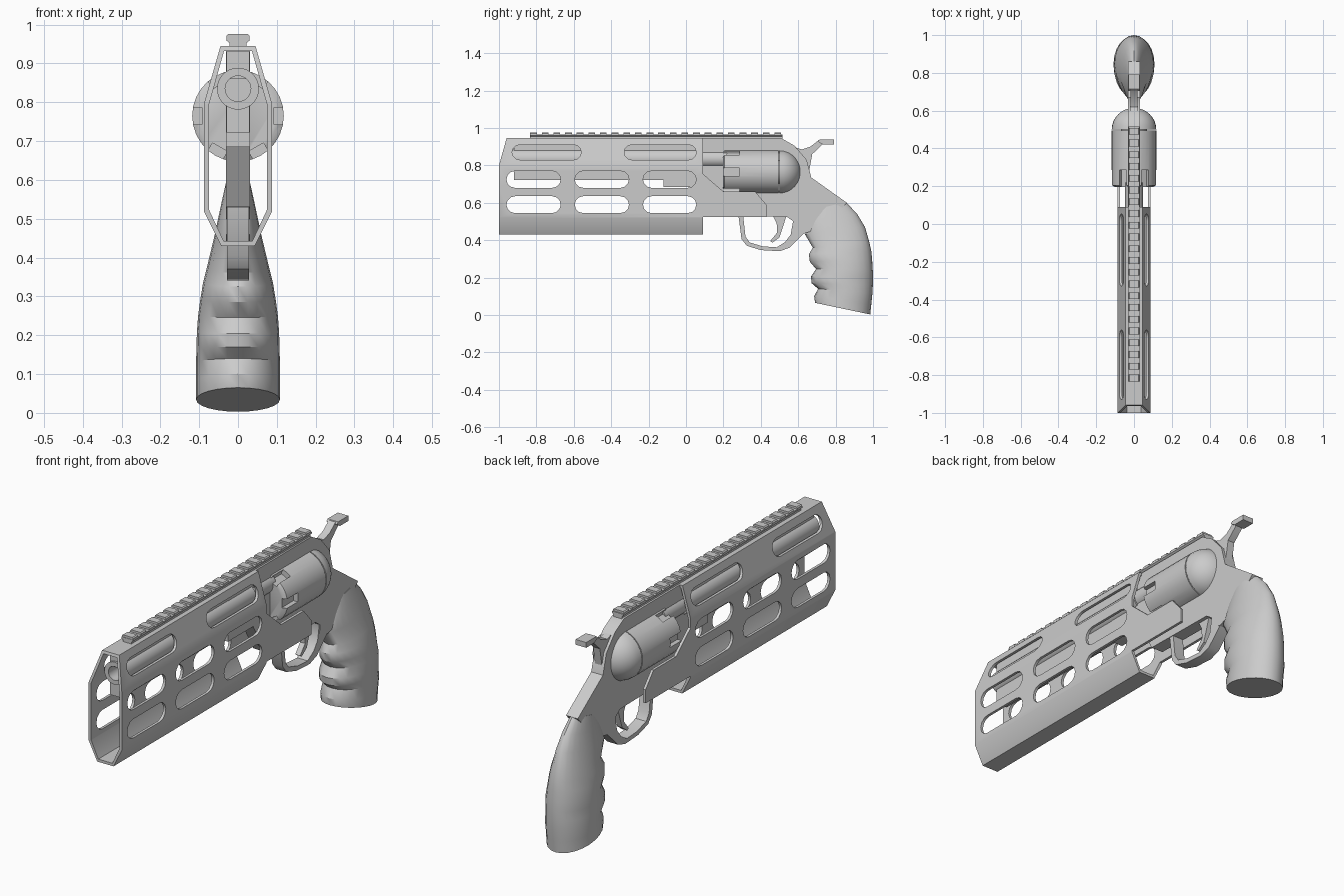
import bpy, bmesh, math
from math import cos, sin, pi, tau

if "Cube" in bpy.data.objects:
    bpy.data.objects.remove(bpy.data.objects["Cube"])

grey = bpy.data.materials.new("plain_grey")
grey.diffuse_color = (0.6, 0.6, 0.6, 1)
grey.use_nodes = True
grey.node_tree.nodes["Principled BSDF"].inputs["Base Color"].default_value = grey.diffuse_color


def add_loft(bm, rings, closed=False):
    """Skin rings of equal length; cap the ends, or join last ring to first."""
    vs = [[bm.verts.new(p) for p in r] for r in rings]
    n = len(vs[0])
    pairs = list(zip(vs, vs[1:])) + ([(vs[-1], vs[0])] if closed else [])
    for a, b in pairs:
        for i in range(n):
            j = (i + 1) % n
            bm.faces.new((a[i], a[j], b[j], b[i]))
    if not closed:
        bm.faces.new(vs[0])
        bm.faces.new(vs[-1])


def finish(name, bm):
    bmesh.ops.recalc_face_normals(bm, faces=bm.faces[:])
    me = bpy.data.meshes.new(name)
    bm.to_mesh(me)
    bm.free()
    me.materials.append(grey)
    ob = bpy.data.objects.new(name, me)
    bpy.context.collection.objects.link(ob)
    return ob


def loft(name, rings, closed=False):
    bm = bmesh.new()
    add_loft(bm, rings, closed)
    return finish(name, bm)


def side(pts, w):
    """Two rings of a side profile (y, z) at x = -w and x = w."""
    return [[(x, y, z) for y, z in pts] for x in (-w, w)]


def turned(name, pts, zc, n=28):
    """Shape turned about the y axis from (radius, y) points."""
    return loft(name, [[(r * cos(tau * i / n), y, zc + r * sin(tau * i / n))
                        for i in range(n)] for r, y in pts])


def boolean(ob, cutter, op):
    m = ob.modifiers.new("cut", 'BOOLEAN')
    m.object, m.operation, m.solver = cutter, op, 'EXACT'
    bpy.context.view_layer.objects.active = ob
    bpy.ops.object.modifier_apply(modifier=m.name)
    bpy.data.objects.remove(cutter)


# Hollow shroud: octagonal tube trimmed to its side outline
def oct_ring(y, half):
    right = half
    pts = right + [(-x, z) for x, z in reversed(right)]
    return [(x, y, z) for x, z in pts]


outer = [(0.045, 0.945), (0.088, 0.795), (0.088, 0.52), (0.043, 0.43)]
inner = [(0.036, 0.932), (0.075, 0.793), (0.075, 0.524), (0.037, 0.443)]
shroud = loft("barrel_shroud", [oct_ring(-1.0, outer), oct_ring(0.5, outer),
                                oct_ring(0.5, inner), oct_ring(-1.0, inner)], True)
outline = [(-1.0, 0.40), (-1.0, 0.80), (-0.955, 0.96), (0.09, 0.96), (0.09, 0.755),
           (0.20, 0.66), (0.37, 0.66), (0.43, 0.59), (0.43, 0.525), (0.09, 0.525), (0.09, 0.40)]
boolean(shroud, loft("outline_cutter", side(outline, 0.2)), 'INTERSECT')


# Rounded slots through both shroud walls
def slot(y0, y1, z0, z1):
    r, zc = (z1 - z0) / 2, (z0 + z1) / 2
    pts = []
    for c, start in ((y1 - r, -pi / 2), (y0 + r, pi / 2)):
        pts += [(c + r * cos(start + pi * k / 6), zc + r * sin(start + pi * k / 6)) for k in range(7)]
    return pts


bm = bmesh.new()
for y0, y1 in ((-0.96, -0.67), (-0.595, -0.305), (-0.23, 0.055)):
    for z0, z1 in ((0.68, 0.77), (0.545, 0.635)):
        add_loft(bm, side(slot(y0, y1, z0, z1), 0.2))
for y0, y1 in ((-0.93, -0.56), (-0.33, 0.055)):
    add_loft(bm, side(slot(y0, y1, 0.83, 0.91), 0.2))
boolean(shroud, finish("slot_cutter", bm), 'DIFFERENCE')

# Barrel with bore, top rib and under lug
turned("barrel", [(0.047, 0.22), (0.047, 0.06), (0.054, 0.06), (0.054, -0.93),
                  (0.033, -0.93), (0.033, -0.6)], 0.835)
loft("barrel_rib", side([(-0.92, 0.86), (-0.92, 0.931), (0.0, 0.931), (0.0, 0.86)], 0.03))
loft("under_lug", side([(-0.92, 0.80), (-0.92, 0.722), (0.0, 0.722), (0.0, 0.80)], 0.03))

# Frame
loft("frame", side([(-0.12, 0.93), (-0.12, 0.685), (0.07, 0.685), (0.16, 0.53), (0.54, 0.525),
                    (0.575, 0.50), (0.57, 0.46), (0.63, 0.435), (0.74, 0.47), (0.86, 0.60),
                    (0.67, 0.735), (0.645, 0.83), (0.58, 0.905), (0.51, 0.945),
                    (0.09, 0.945), (0.08, 0.93)], 0.031))

# Fluted drum and the domed shield behind it
ZC, R = 0.765, 0.118
drum = turned("drum", [(0.105, 0.197), (R, 0.205), (R, 0.495)], ZC, 30)
bm = bmesh.new()
for k in range(6):
    a = k * tau / 6
    corners = [(R - 0.025, -0.022), (R - 0.025, 0.022), (R + 0.03, 0.022), (R + 0.03, -0.022)]
    add_loft(bm, [[(u * cos(a) - v * sin(a), y, ZC + u * sin(a) + v * cos(a))
                   for u, v in corners] for y in (0.15, 0.285)])
boolean(drum, finish("flute_cutter", bm), 'DIFFERENCE')
turned("rear_shield", [(R * cos(t * pi / 2 / 8), 0.50 + 0.115 * sin(t * pi / 2 / 8))
                       for t in range(8)] + [(0.004, 0.615)], ZC, 30)
turned("drum_axle", [(0.07, 0.48), (0.07, 0.51)], ZC, 16)

# Toothed top rail
bm = bmesh.new()
half = [(0.022, 0.94), (0.022, 0.953), (0.030, 0.959), (0.030, 0.966)]
add_loft(bm, [oct_ring(-0.835, half), oct_ring(0.515, half)])
for k in range(22):
    y = -0.815 + k * 0.0622
    tooth = [(0.030, 0.964), (0.030, 0.971), (0.025, 0.976)]
    add_loft(bm, [oct_ring(y - 0.018, tooth), oct_ring(y + 0.018, tooth)])
finish("top_rail", bm)

# Hammer with its wide spur
loft("hammer", side([(0.54, 0.91), (0.62, 0.885), (0.665, 0.90), (0.71, 0.935), (0.74, 0.935),
                     (0.73, 0.912), (0.675, 0.86), (0.655, 0.75), (0.60, 0.75)], 0.018))
loft("hammer_spur", side([(0.705, 0.928), (0.715, 0.937), (0.792, 0.937), (0.792, 0.912), (0.73, 0.912)], 0.028))

# Trigger and guard
loft("trigger_guard", side([(0.28, 0.535), (0.297, 0.406), (0.325, 0.37), (0.40, 0.347),
                            (0.50, 0.341), (0.555, 0.36), (0.635, 0.44), (0.62, 0.50), (0.56, 0.535),
                            (0.572, 0.50), (0.56, 0.43), (0.53, 0.39), (0.485, 0.362),
                            (0.41, 0.367), (0.34, 0.388), (0.318, 0.42), (0.305, 0.535)], 0.028))
loft("trigger", side([(0.46, 0.54), (0.485, 0.49), (0.487, 0.44), (0.45, 0.395), (0.462, 0.387),
                      (0.50, 0.415), (0.515, 0.46), (0.54, 0.54)], 0.013))

# Grip: oval sections as front y, z, back y, z, half width
grip = [(0.69, 0.065, 0.985, 0.003, 0.108), (0.685, 0.10, 0.991, 0.06, 0.108),
        (0.706, 0.14, 0.997, 0.12, 0.108), (0.672, 0.17, 0.999, 0.16, 0.107),
        (0.668, 0.205, 1.0, 0.205, 0.106), (0.695, 0.246, 0.998, 0.25, 0.103),
        (0.662, 0.285, 0.995, 0.30, 0.097), (0.657, 0.325, 0.99, 0.345, 0.09),
        (0.678, 0.36, 0.98, 0.39, 0.08), (0.637, 0.43, 0.957, 0.47, 0.062),
        (0.66, 0.50, 0.915, 0.54, 0.047), (0.697, 0.566, 0.855, 0.604, 0.033)]
rings = []
for fy, fz, by, bz, w in grip:
    ring = []
    for i in range(24):
        c, s = cos(tau * i / 24), sin(tau * i / 24)
        ring.append((w * s, (fy + by) / 2 + c * (by - fy) / 2, (fz + bz) / 2 + c * (bz - fz) / 2))
    rings.append(ring)
loft("grip", rings)

# Smooth curved parts, keep edges sharp
for ob in bpy.context.scene.objects:
    ob.select_set(True)
    bpy.context.view_layer.objects.active = ob
bpy.ops.object.shade_smooth_by_angle(angle=math.radians(32))
